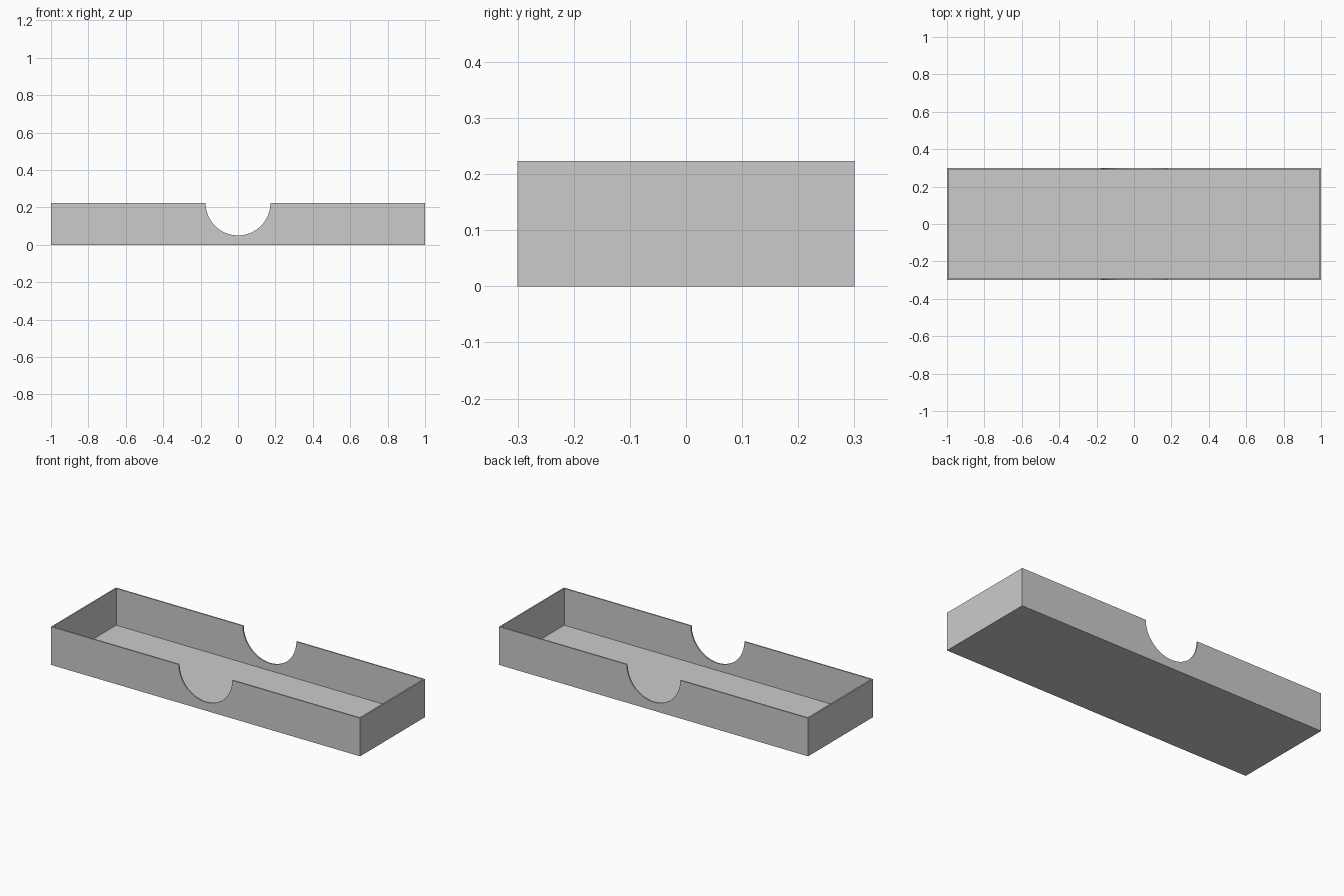
import bpy
from math import pi

LENGTH, WIDTH, HEIGHT = 2.0, 0.6, 0.223
WALL = 0.008
NOTCH_RADIUS = 0.173

default = bpy.data.objects.get("Cube")
if default:
    bpy.data.objects.remove(default, do_unlink=True)

# Single grey material
grey = bpy.data.materials.new("plain grey")
grey.use_nodes = True
colour = (0.6, 0.6, 0.6, 1)
grey.diffuse_color = colour
grey.node_tree.nodes["Principled BSDF"].inputs["Base Color"].default_value = colour


def box(name, size, bottom):
    """Box centred in x and y, standing on the given height."""
    bpy.ops.mesh.primitive_cube_add(size=1, location=(0, 0, bottom + size[2] / 2))
    obj = bpy.context.object
    obj.name = name
    obj.scale = size
    bpy.ops.object.transform_apply(location=True, rotation=True, scale=True)
    obj.data.materials.append(grey)
    return obj


def cut(target, cutter):
    """Subtract the cutter, then discard it."""
    mod = target.modifiers.new("cut", 'BOOLEAN')
    mod.operation = 'DIFFERENCE'
    mod.solver = 'EXACT'
    mod.object = cutter
    bpy.context.view_layer.objects.active = target
    bpy.ops.object.modifier_apply(modifier=mod.name)
    bpy.data.objects.remove(cutter, do_unlink=True)


# Open tray with thin walls and floor
tray = box("tray", (LENGTH, WIDTH, HEIGHT), 0)
cut(tray, box("hollow", (LENGTH - 2 * WALL, WIDTH - 2 * WALL, HEIGHT), WALL))

# Half-round finger notches through both long walls
bpy.ops.mesh.primitive_cylinder_add(vertices=96, radius=NOTCH_RADIUS, depth=1,
                                    location=(0, 0, HEIGHT), rotation=(pi / 2, 0, 0))
notch = bpy.context.object
notch.data.materials.append(grey)
cut(tray, notch)

# Smooth notch edges, sharp corners
bpy.ops.object.select_all(action='DESELECT')
tray.select_set(True)
bpy.context.view_layer.objects.active = tray
bpy.ops.object.shade_smooth_by_angle()
